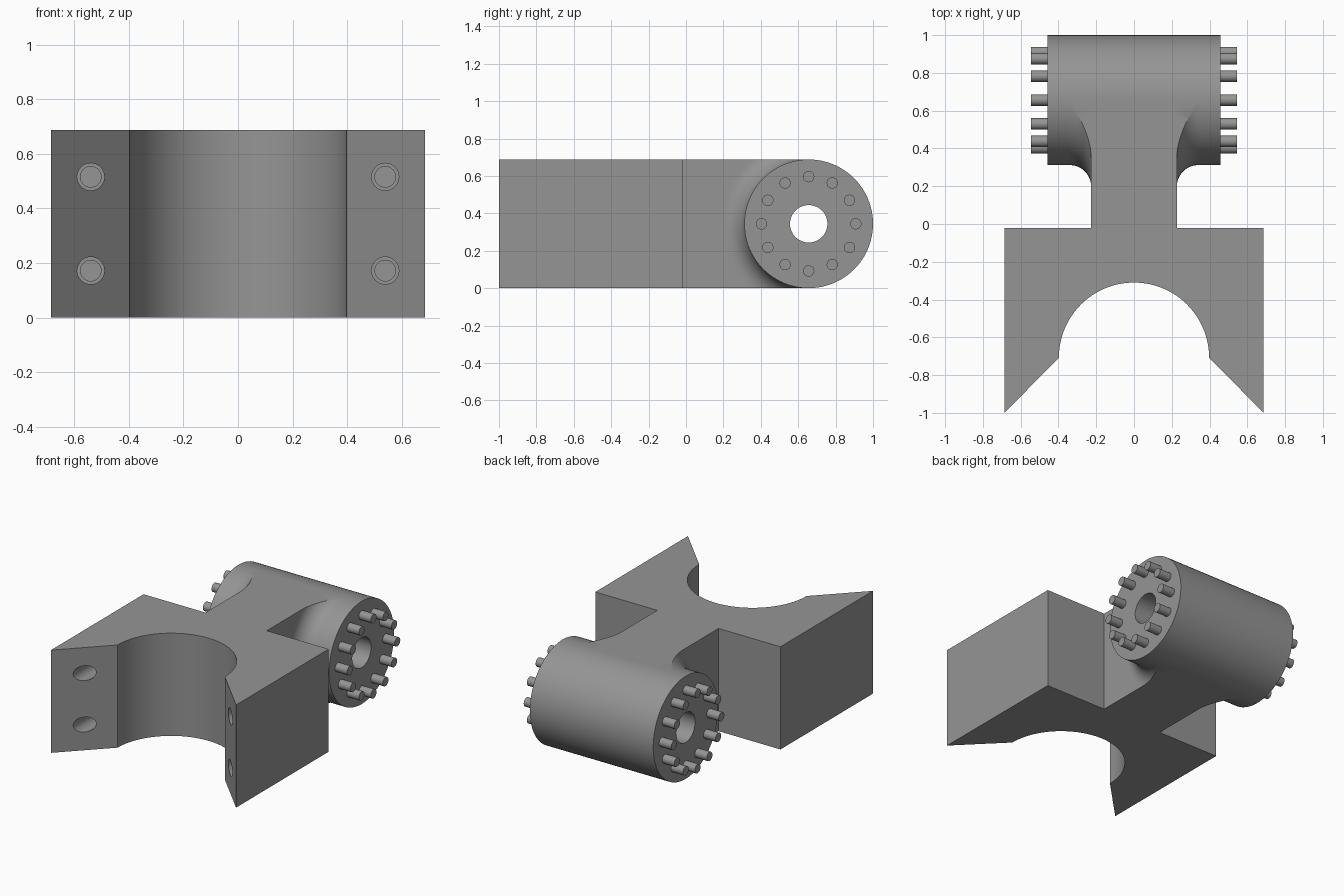
import bpy, bmesh, math
from mathutils import Matrix, Vector

if "Cube" in bpy.data.objects:
    bpy.data.objects.remove(bpy.data.objects["Cube"])

H = 0.688            # overall height
R = H / 2            # barrel radius
AY, AZ = 0.656, R    # barrel axis position
NECK = 0.227         # half width of the neck
FIL = 0.114          # fillet radius between neck and barrel
SEG = 96

grey = bpy.data.materials.new("machined grey")
grey.diffuse_color = (0.30, 0.30, 0.30, 1)
grey.use_nodes = True
grey.node_tree.nodes["Principled BSDF"].inputs["Base Color"].default_value = grey.diffuse_color


def finish(bm, name):
    bmesh.ops.recalc_face_normals(bm, faces=bm.faces)
    me = bpy.data.meshes.new(name)
    bm.to_mesh(me)
    bm.free()
    me.materials.append(grey)
    ob = bpy.data.objects.new(name, me)
    bpy.context.collection.objects.link(ob)
    return ob


def add_cylinder(bm, axis, start, end, radius, a, b, seg=32):
    """Cylinder along X (a=y, b=z) or along Y (a=x, b=z)."""
    mid = (start + end) / 2
    if axis == 'X':
        m = Matrix.Translation((mid, a, b)) @ Matrix.Rotation(math.pi / 2, 4, 'Y')
    else:
        m = Matrix.Translation((a, mid, b)) @ Matrix.Rotation(math.pi / 2, 4, 'X')
    bmesh.ops.create_cone(bm, cap_ends=True, segments=seg, radius1=radius,
                          radius2=radius, depth=abs(end - start), matrix=m)


def lathe(bm, profile, angles, closed):
    """Sweep a closed (x, radius) profile around the barrel axis."""
    rings = [[bm.verts.new((x, AY - r * math.sin(t), AZ + r * math.cos(t)))
              for x, r in profile] for t in angles]
    n, count = len(profile), len(rings)
    for i in range(count if closed else count - 1):
        a, b = rings[i], rings[(i + 1) % count]
        for j in range(n):
            k = (j + 1) % n
            bm.faces.new((a[j], a[k], b[k], b[j]))
    if not closed:
        bm.faces.new(rings[0])
        bm.faces.new(rings[-1])


# Clamp body with neck: extruded plan outline with a round saddle
half = [(0.686, -1.0), (0.686, -0.02), (NECK, -0.02), (NECK, AY)]
saddle = [(0.3975 * math.cos(t), -0.7075 + 0.3975 * math.sin(t))
          for t in (math.pi - math.pi * i / 64 for i in range(65))]
outline = half + [(-x, y) for x, y in reversed(half)] + saddle
bm = bmesh.new()
base = bm.faces.new([bm.verts.new((x, y, 0)) for x, y in outline])
ext = bmesh.ops.extrude_face_region(bm, geom=[base])["geom"]
bmesh.ops.translate(bm, vec=(0, 0, H),
                    verts=[v for v in ext if isinstance(v, bmesh.types.BMVert)])
body = finish(bm, "clamp_body")


def cut(target, name, cylinders):
    bm = bmesh.new()
    for c in cylinders:
        add_cylinder(bm, *c)
    tool = finish(bm, name)
    tool.hide_render = True
    mod = target.modifiers.new(name, 'BOOLEAN')
    mod.operation, mod.solver, mod.object = 'DIFFERENCE', 'EXACT', tool
    bpy.context.view_layer.objects.active = target
    bpy.ops.object.modifier_apply(modifier=name)
    bpy.data.objects.remove(tool)


# Stepped blind bolt holes in the slanted faces, and clearance for the bore
spots = [(sx * 0.54, z) for sx in (-1, 1) for z in (0.172, 0.516)]
cut(body, "bolt_counterbores", [('Y', -1.1, -0.6, 0.05, x, z) for x, z in spots])
cut(body, "bolt_holes", [('Y', -0.7, -0.4, 0.038, x, z) for x, z in spots])
cut(body, "bore_clearance", [('X', -0.6, 0.6, 0.2, AY, AZ, 64)])

# Barrel with a through bore
bm = bmesh.new()
lathe(bm, [(-0.457, R), (0.457, R), (0.457, 0.1), (-0.457, 0.1)],
      [2 * math.pi * i / SEG for i in range(SEG)], True)
finish(bm, "barrel")

# Rounded fillets where the neck sides meet the barrel, trimmed flush
for side, label in ((-1, "left"), (1, "right")):
    arc = [(NECK + FIL - FIL * math.cos(t), R + FIL - FIL * math.sin(t))
           for t in (math.pi / 2 * i / 16 for i in range(17))]
    profile = arc + [(NECK + FIL, R - 0.03), (NECK - 0.02, R - 0.03),
                     (NECK - 0.02, R + FIL)]
    bm = bmesh.new()
    lathe(bm, [(side * x, r) for x, r in profile],
          [math.pi * i / (SEG // 2) for i in range(SEG // 2 + 1)], False)
    for z, direction in ((H, 1), (0, -1)):
        res = bmesh.ops.bisect_plane(
            bm, geom=bm.verts[:] + bm.edges[:] + bm.faces[:], dist=1e-5,
            plane_co=(0, 0, z), plane_no=(0, 0, direction), clear_outer=True)
        rim = [e for e in res["geom_cut"]
               if isinstance(e, bmesh.types.BMEdge) and e.is_boundary]
        bmesh.ops.triangle_fill(bm, edges=rim, use_beauty=True,
                                normal=Vector((0, 0, direction)))
    finish(bm, label + "_fillet")

# Ring of twelve pins on each barrel end
for side, label in ((-1, "left"), (1, "right")):
    bm = bmesh.new()
    for i in range(12):
        t = 2 * math.pi * i / 12
        add_cylinder(bm, 'X', side * 0.44, side * 0.546, 0.03,
                     AY + 0.252 * math.sin(t), AZ + 0.252 * math.cos(t), 24)
    finish(bm, label + "_pins")

# Smooth the round surfaces, keep edges crisp
for ob in bpy.context.scene.objects:
    ob.select_set(True)
bpy.context.view_layer.objects.active = body
bpy.ops.object.shade_smooth_by_angle(angle=math.radians(30))
